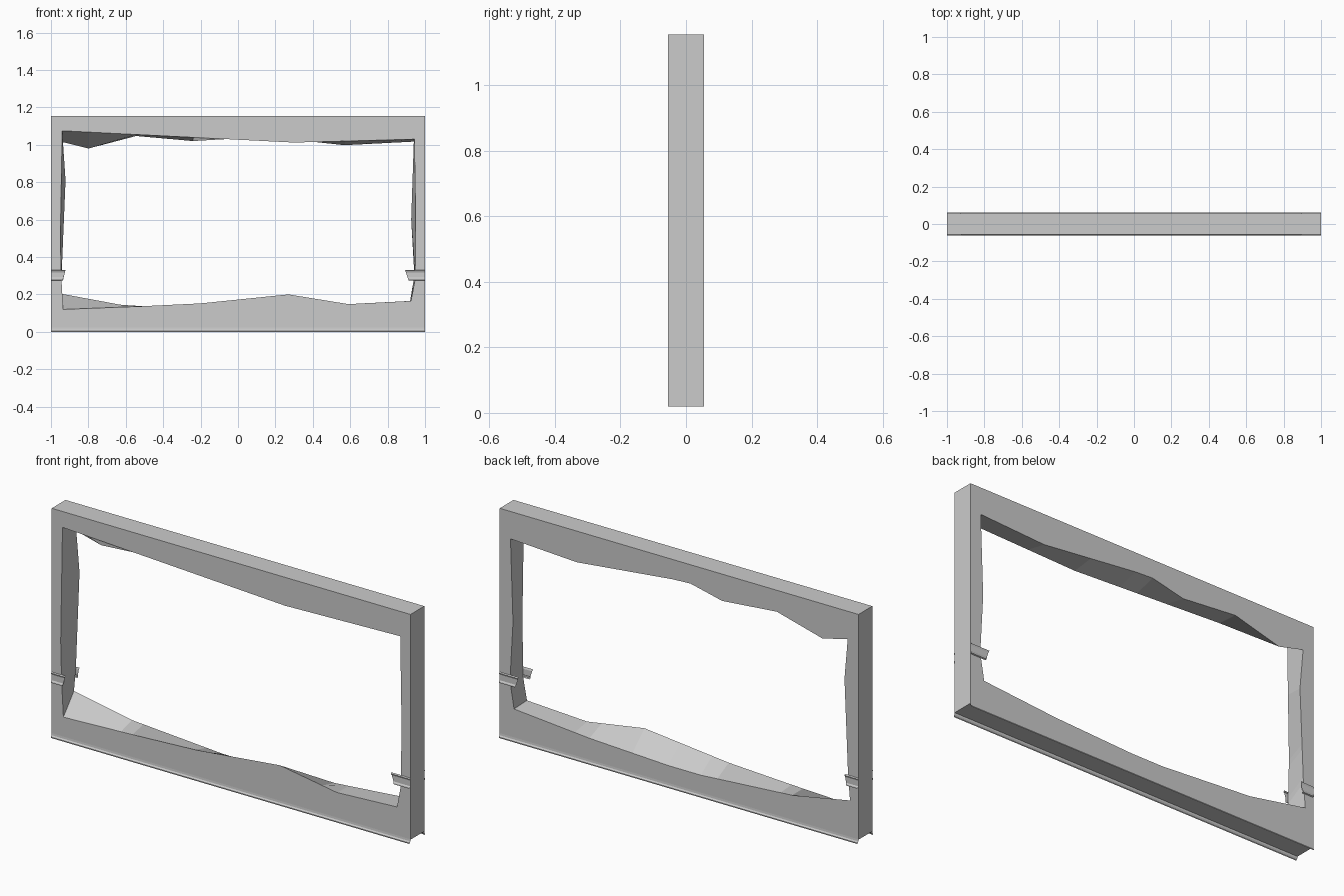
import bpy, bmesh

if "Cube" in bpy.data.objects:
    bpy.data.objects.remove(bpy.data.objects["Cube"])

Y = 0.055          # half thickness of the wall
TOP, BASE = 1.155, 0.02

# Broken opening, one list per side: bottom, right, top, left (counter-clockwise)
front = [
    [(-0.935, 0.12), (-0.55, 0.135), (-0.2, 0.152), (0.27, 0.2), (0.59, 0.148), (0.925, 0.165)],
    [(0.925, 0.165), (0.947, 0.28), (0.95, 0.6), (0.943, 1.03)],
    [(0.943, 1.03), (0.3, 1.012), (-0.94, 1.075)],
    [(-0.94, 1.075), (-0.95, 0.5), (-0.945, 0.3), (-0.935, 0.12)],
]
back = [
    [(-0.953, 0.205), (-0.63, 0.145), (-0.12, 0.11), (0.06, 0.11), (0.5, 0.13), (0.92, 0.165)],
    [(0.92, 0.165), (0.943, 0.3), (0.926, 0.6), (0.94, 1.017)],
    [(0.94, 1.017), (0.57, 0.998), (0.036, 1.055), (-0.064, 1.06), (-0.24, 1.02),
     (-0.545, 1.047), (-0.8, 0.98), (-0.94, 1.015)],
    [(-0.94, 1.015), (-0.922, 0.81), (-0.935, 0.5), (-0.942, 0.33), (-0.953, 0.205)],
]
corners = [(-1, BASE), (1, BASE), (1, TOP), (-1, TOP)]


def fractions(pts, axis):
    a, b = pts[0][axis], pts[-1][axis]
    return [(p[axis] - a) / (b - a) for p in pts]


def sample(pts, axis, t):
    fr = fractions(pts, axis)
    for i in range(len(pts) - 1):
        if t <= fr[i + 1] + 1e-6:
            k = (t - fr[i]) / (fr[i + 1] - fr[i])
            return tuple(p + (q - p) * k for p, q in zip(pts[i], pts[i + 1]))
    return pts[-1]


def finish(bm, name):
    bmesh.ops.remove_doubles(bm, verts=bm.verts, dist=1e-5)
    bmesh.ops.recalc_face_normals(bm, faces=bm.faces)
    me = bpy.data.meshes.new(name)
    bm.to_mesh(me)
    bm.free()
    ob = bpy.data.objects.new(name, me)
    bpy.context.collection.objects.link(ob)
    return ob


# Wall: outer rectangle and both broken edges, lofted into a closed ring
loops = [[], [], [], []]   # outer front, inner front, inner back, outer back
for s in range(4):
    axis = s % 2
    ts = sorted({round(t, 4) for c in (front, back) for t in fractions(c[s], axis)})
    outer = [corners[s], corners[(s + 1) % 4]]
    for t in ts[:-1]:
        for loop, pts, y in zip(loops, (outer, front[s], back[s], outer), (-Y, -Y, Y, Y)):
            x, z = sample(pts, axis, t)
            loop.append((x, y, z))
bm = bmesh.new()
rings = [[bm.verts.new(p) for p in loop] for loop in loops]
n = len(rings[0])
for r in range(4):
    a, b = rings[r], rings[(r + 1) % 4]
    for i in range(n):
        j = (i + 1) % n
        bm.faces.new((a[i], a[j], b[j], b[i]))
bmesh.ops.dissolve_limit(bm, angle_limit=0.001, verts=bm.verts, edges=bm.edges)
finish(bm, "broken_wall")


def strip(name, profile, side, x_outer, x_top, x_low):
    """Open moulding strip whose inner end is cut on a slant."""
    bm = bmesh.new()
    z0, z1 = profile[-1][1], profile[0][1]
    rows = []
    for y, z in profile:
        x = x_low + (x_top - x_low) * (z - z0) / (z1 - z0)
        rows.append((bm.verts.new((x_outer, side * y, z)), bm.verts.new((x, side * y, z))))
    for a, b in zip(rows, rows[1:]):
        bm.faces.new((a[0], a[1], b[1], b[0]))
    finish(bm, name)


rail = [(0.054, 0.331), (0.061, 0.327), (0.057, 0.318), (0.057, 0.29),
        (0.061, 0.284), (0.061, 0.278), (0.054, 0.275)]
skirting = [(0.055, 0.022), (0.056, 0.012), (0.061, 0.005), (0.061, 0.0)]

# Rail stubs and skirting on both faces of the wall
for side, label, left in ((-1, "front", (-0.922, -0.937)), (1, "back", (-0.925, -0.935))):
    strip(f"rail_left_{label}", rail, side, -1, *left)
    strip(f"rail_right_{label}", rail, side, 1, 0.893, 0.912)
    strip(f"skirting_{label}", skirting, side, -1, 1, 1)
